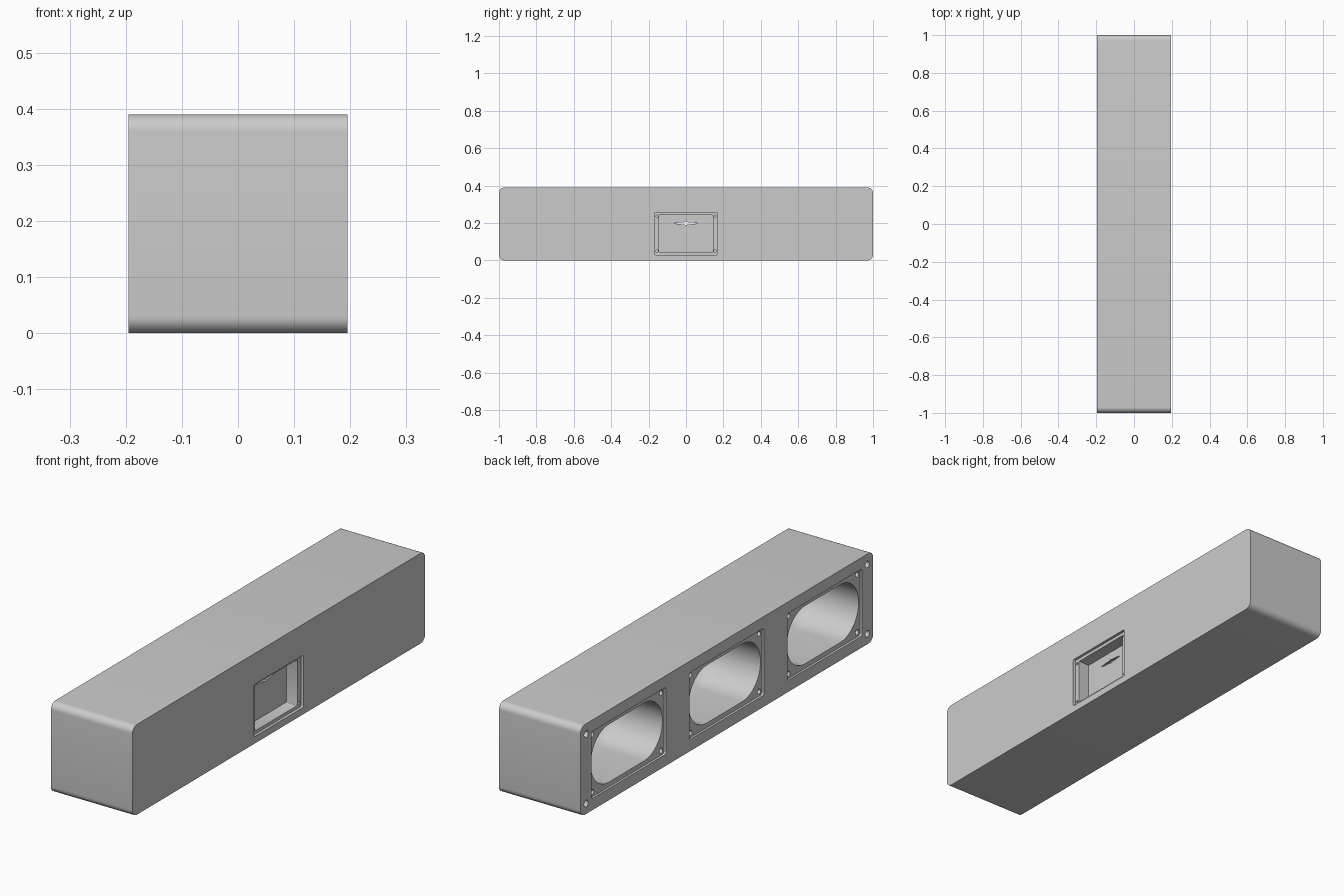
import bpy
import bmesh
from math import sin, cos, pi

cube = bpy.data.objects.get("Cube")
if cube:
    bpy.data.objects.remove(cube, do_unlink=True)

LENGTH, SIZE = 2.0, 0.39
FACE = SIZE / 2
MID = SIZE / 2

grey = bpy.data.materials.new("light grey")
grey.use_nodes = True
grey.diffuse_color = (0.6, 0.6, 0.6, 1)
grey.node_tree.nodes["Principled BSDF"].inputs["Base Color"].default_value = (0.6, 0.6, 0.6, 1)


def outline(cy, cz, w, h, r, n=8):
    """Rounded rectangle in the YZ plane; a full radius gives a circle or stadium."""
    pts = []
    for q, (sy, sz) in enumerate([(1, 1), (-1, 1), (-1, -1), (1, -1)]):
        for i in range(n + 1):
            a = (q + i / n) * pi / 2
            p = (cy + sy * (w / 2 - r) + r * cos(a), cz + sz * (h / 2 - r) + r * sin(a))
            if not pts or abs(p[0] - pts[-1][0]) + abs(p[1] - pts[-1][1]) > 1e-5:
                pts.append(p)
    if abs(pts[0][0] - pts[-1][0]) + abs(pts[0][1] - pts[-1][1]) < 1e-5:
        pts.pop()
    return pts


def loft(bm, rings):
    """Closed solid through a list of (x, outline) rings."""
    loops = [[bm.verts.new((x, y, z)) for y, z in pts] for x, pts in rings]
    count = len(loops[0])
    for a, b in zip(loops, loops[1:]):
        for i in range(count):
            j = (i + 1) % count
            bm.faces.new((a[i], a[j], b[j], b[i]))
    bm.faces.new(loops[0][::-1])
    bm.faces.new(loops[-1])


def prism(bm, pts, x0, x1):
    loft(bm, [(x0, pts), (x1, pts)])


def hole(bm, y, z, r, x0, x1):
    prism(bm, outline(y, z, 2 * r, 2 * r, r, 6), x0, x1)


def make_object(name, bm):
    bmesh.ops.recalc_face_normals(bm, faces=bm.faces)
    mesh = bpy.data.meshes.new(name)
    bm.to_mesh(mesh)
    bm.free()
    mesh.materials.append(grey)
    ob = bpy.data.objects.new(name, mesh)
    bpy.context.collection.objects.link(ob)
    return ob


def cut(target, bm):
    cutter = make_object("cutter", bm)
    cutter.hide_render = True
    mod = target.modifiers.new("cut", 'BOOLEAN')
    mod.operation = 'DIFFERENCE'
    mod.solver = 'EXACT'
    mod.object = cutter
    bpy.context.view_layer.objects.active = target
    bpy.ops.object.modifier_apply(modifier=mod.name)
    bpy.data.objects.remove(cutter, do_unlink=True)


# Long box body with rounded ends
bm = bmesh.new()
prism(bm, outline(0, MID, LENGTH, SIZE, 0.03), -FACE, FACE)
body = make_object("enclosure_body", bm)

BAYS = (-0.67, 0, 0.67)
PANEL_Z = 0.143
POCKET_BACK = 0.13

# Shallow seats for three bay plates and one rear panel
bm = bmesh.new()
for y in BAYS:
    prism(bm, outline(y, MID, 0.51, 0.29, 0.012, 4), -FACE - 0.02, -FACE + 0.01)
prism(bm, outline(0, PANEL_Z, 0.336, 0.226, 0.006, 4), FACE - 0.012, FACE + 0.02)
cut(body, bm)

# Deep stadium bays with rounded bottoms, and the panel pocket
bm = bmesh.new()
W, H, STEPS = 0.49, 0.25, 14
for y in BAYS:
    rings = [(-FACE - 0.02, outline(y, MID, W, H, H / 2, 12))]
    for i in range(STEPS):
        a = i / STEPS * pi / 2
        inset = H / 2 * (1 - cos(a))
        rings.append((0.123 * sin(a),
                      outline(y, MID, W - 2 * inset, H - 2 * inset, H / 2 - inset, 12)))
    loft(bm, rings)
prism(bm, outline(0, PANEL_Z, 0.288, 0.198, 0.004, 3), POCKET_BACK, FACE + 0.02)
cut(body, bm)

# Screw holes at block corners, bay corners and panel corners, plus the wire slit
bm = bmesh.new()
for sy in (-1, 1):
    for sz in (-1, 1):
        hole(bm, sy * 0.96, MID + sz * 0.15, 0.014, -FACE - 0.02, -FACE + 0.1)
        hole(bm, sy * 0.155, PANEL_Z + sz * 0.093, 0.006, FACE - 0.05, FACE + 0.02)
        for y in BAYS:
            hole(bm, y + sy * 0.235, MID + sz * 0.125, 0.011, -FACE - 0.02, -FACE + 0.08)
slit = [(0.064 * cos(k * pi / 12), 0.198 + 0.006 * sin(k * pi / 12) * abs(sin(k * pi / 12)))
        for k in range(24)]
prism(bm, slit, 0.116, POCKET_BACK + 0.01)
cut(body, bm)

# Round wire hole joining the pocket to the middle bay
bm = bmesh.new()
hole(bm, 0, 0.198, 0.009, 0.08, POCKET_BACK + 0.01)
cut(body, bm)

bpy.ops.object.select_all(action='DESELECT')
body.select_set(True)
bpy.context.view_layer.objects.active = body
bpy.ops.object.shade_smooth_by_angle(angle=pi / 6)
